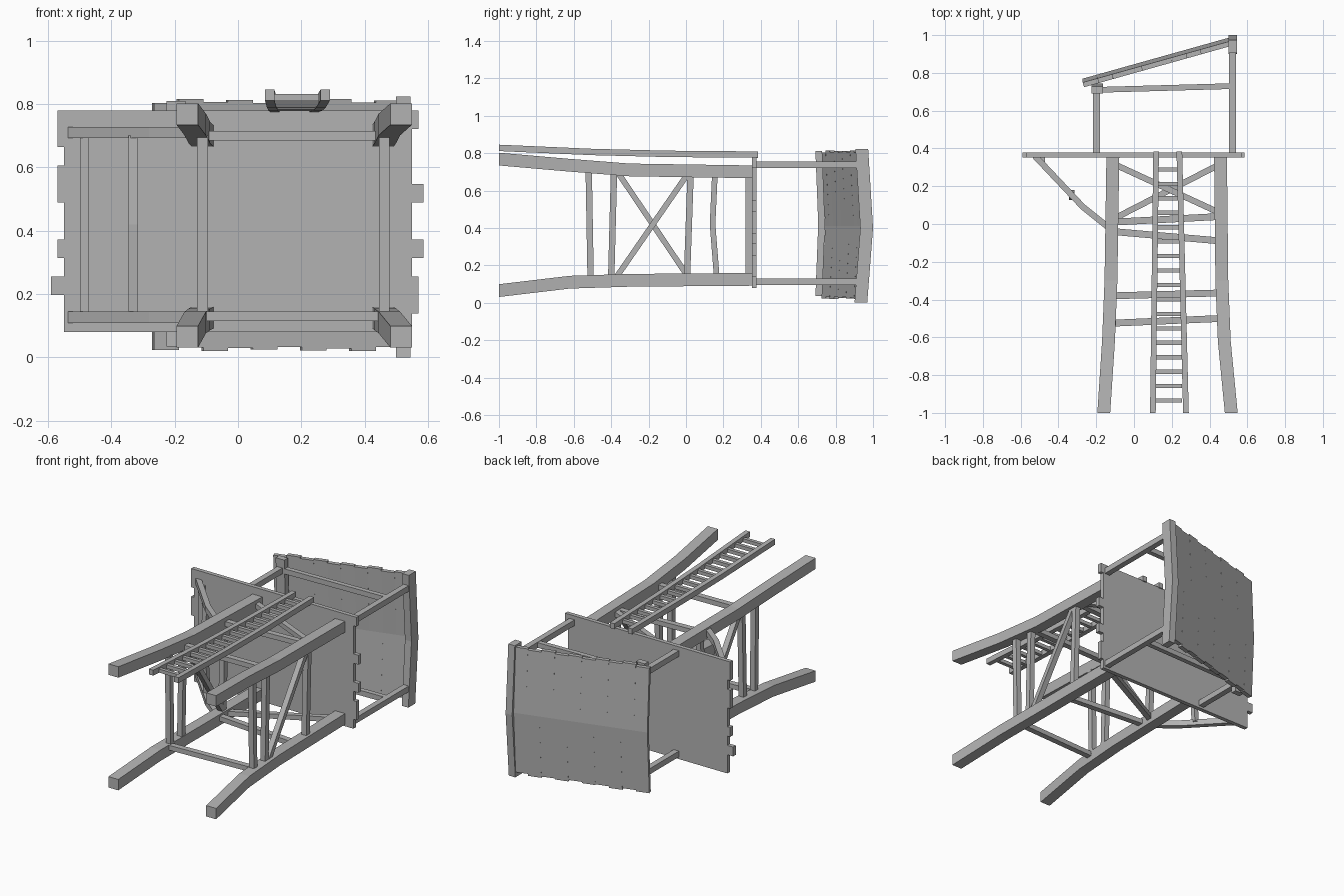
import bpy
import bmesh
from mathutils import Vector

cube = bpy.data.objects.get("Cube")
if cube:
    bpy.data.objects.remove(cube, do_unlink=True)

grey = bpy.data.materials.new("weathered grey")
grey.use_nodes = True
COLOUR = (0.45, 0.45, 0.45, 1)
grey.diffuse_color = COLOUR
grey.node_tree.nodes["Principled BSDF"].inputs["Base Color"].default_value = COLOUR

X, Y, Z = Vector((1, 0, 0)), Vector((0, 1, 0)), Vector((0, 0, 1))


def beam(name, points, width, depth, side, cut=None):
    """Rectangular timber along a path; side is the width direction, cut the end-face normal."""
    pts = [Vector(p) for p in points]
    bm = bmesh.new()
    rings = []
    for i, p in enumerate(pts):
        n = cut or (pts[min(i + 1, len(pts) - 1)] - pts[max(i - 1, 0)]).normalized()
        s = (side - n * side.dot(n)).normalized()
        t = n.cross(s)
        rings.append([bm.verts.new(p + s * width / 2 * a + t * depth / 2 * b)
                      for a, b in ((-1, -1), (1, -1), (1, 1), (-1, 1))])
    for lo, hi in zip(rings, rings[1:]):
        for k in range(4):
            m = (k + 1) % 4
            bm.faces.new((lo[k], lo[m], hi[m], hi[k]))
    bm.faces.new(rings[0][::-1])
    bm.faces.new(rings[-1])
    bmesh.ops.recalc_face_normals(bm, faces=bm.faces[:])
    mesh = bpy.data.meshes.new(name)
    bm.to_mesh(mesh)
    bm.free()
    mesh.materials.append(grey)
    obj = bpy.data.objects.new(name, mesh)
    bpy.context.collection.objects.link(obj)
    return obj


# Four splayed legs
LEG_Y = (-1, -0.62, -0.3, 0.355)
LEG_X = {"right": (-0.16, -0.135, -0.122, -0.112), "left": (0.515, 0.478, 0.465, 0.458)}
LEG_Z = {"lower": (0.065, 0.11, 0.12, 0.125), "upper": (0.768, 0.735, 0.71, 0.70)}
for xn, xs in LEG_X.items():
    for zn, zs in LEG_Z.items():
        beam(f"{zn}_{xn}_leg", zip(xs, LEG_Y, zs), 0.068, 0.068, X, Y)

# Cross rails and diagonal braces between the legs
LX, RX, LZ, UZ = -0.112, 0.462, 0.13, 0.70
for x in (LX, RX):
    for y0, y1 in ((-0.51, -0.52), (-0.4, -0.385), (0.005, 0.025)):
        beam("side_rail", [(x, y0, LZ), (x, y1, UZ)], 0.034, 0.034, X)
beam("side_brace", [(RX, -0.37, 0.14), (RX, 0.01, 0.69)], 0.034, 0.03, X)
beam("side_brace", [(LX, -0.36, 0.69), (LX, 0.01, 0.14)], 0.034, 0.03, X)
for z, rails in ((UZ, ((-0.38, -0.365), (0.01, 0.04))), (LZ, ((-0.525, -0.5), (-0.04, -0.09)))):
    for y0, y1 in rails:
        beam("cross_rail", [(LX, y0, z), (RX, y1, z)], 0.03, 0.036, Z)
beam("upper_brace", [(LX, 0.32, UZ), (RX, 0.055, UZ)], 0.03, 0.032, Z)
beam("lower_brace", [(LX, 0.025, LZ), (RX, 0.32, LZ)], 0.03, 0.032, Z)

# Struts carrying the overhang, tied together
for z in (0.127, 0.71):
    beam("overhang_strut", [(-0.525, 0.36, z), (-0.27, 0.09, z), (-0.12, -0.03, z)], 0.036, 0.032, Z)
beam("strut_tie", [(-0.485, 0.335, 0.13), (-0.485, 0.335, 0.7)], 0.028, 0.034, X)
beam("strut_tie", [(-0.33, 0.165, 0.13), (-0.33, 0.142, 0.42), (-0.33, 0.155, 0.7)], 0.03, 0.03, X)

# Platform planks with uneven ends
RIGHT_ENDS = (0, 0, 4, 0, 2, 0, 0, 2, 2, 0, 2, 2)
LEFT_ENDS = (0, 2, 2, 0, 3.5, 0, 0, 3.5, 0, 0, 0, 2)
w = 0.70 / len(RIGHT_ENDS)
for i, (a, b) in enumerate(zip(RIGHT_ENDS, LEFT_ENDS)):
    z = 0.08 + (i + 0.5) * w
    beam("platform_plank", [(-0.55 - a / 100, 0.365, z), (0.55 + b / 100, 0.365, z)], w, 0.026, Z)

# Ladder
RAIL = ((-1, 0.828), (-0.5, 0.806), (-0.1, 0.796), (0.385, 0.792))


def rail_at(y):
    for (y0, z0), (y1, z1) in zip(RAIL, RAIL[1:]):
        if y <= y1:
            return z0 + (z1 - z0) * (y - y0) / (y1 - y0)


for x0, x1 in ((0.1, 0.117), (0.275, 0.24)):
    beam("ladder_rail", [(x0 + (x1 - x0) * (y + 1) / 1.385, y, z) for y, z in RAIL],
         0.03, 0.034, X, Y)
for i in range(17):
    y = -0.935 + i * 0.0765
    z = rail_at(y) - 0.004
    beam("ladder_rung", [(0.11, y, z), (0.255, y, z)], 0.022, 0.022, Z)

# Roof posts and their side beams
for z in (0.112, 0.738):
    beam("short_post", [(-0.198, 0.37, z), (-0.198, 0.72, z)], 0.036, 0.036, X)
    beam("tall_post", [(0.522, 0.37, z), (0.522, 0.93, z)], 0.036, 0.036, X)
    beam("side_beam", [(-0.2, 0.71, z), (0.52, 0.73, z)], 0.032, 0.03, Z)

# Eave and ridge beams, bowed along their length
beam("eave_beam", [(-0.195, 0.71, 0.035), (-0.195, 0.725, 0.42), (-0.195, 0.71, 0.81)],
     0.06, 0.036, X, Z)
beam("ridge_beam", [(0.522, 0.935, 0.0), (0.522, 0.966, 0.4), (0.522, 0.94, 0.823)],
     0.045, 0.068, X, Z)

# Bowed roof planks laid up the slope
EAVE, RIDGE = Vector((-0.268, 0.737, 0)), Vector((0.51, 0.955, 0))
slope = RIDGE - EAVE
ENDS = (0, 1, 0.3, 0.8, 0, 0.6, 0.2, 1, 0.1, 0.7)
w = slope.length / len(ENDS)
for i, e in enumerate(ENDS):
    c = EAVE + slope * ((i + 0.5) / len(ENDS))
    beam("roof_plank", [c + Z * (0.032 - 0.012 * ENDS[-1 - i]), c + Z * 0.41 + Y * 0.02,
                        c + Z * (0.803 + 0.012 * e)], w, 0.026, slope.normalized(), Z)
